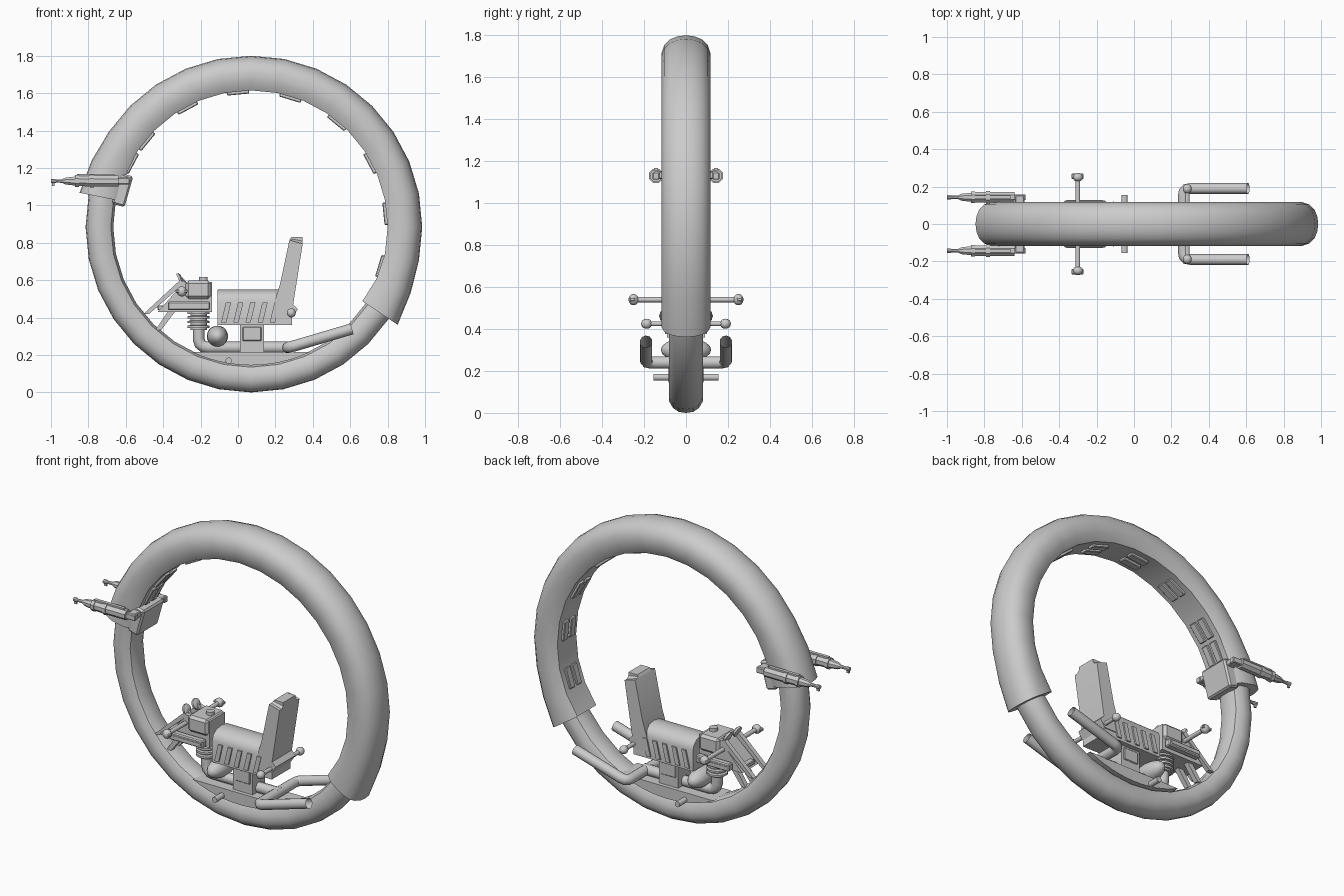
import bpy, bmesh, math
from mathutils import Vector, Matrix

if "Cube" in bpy.data.objects:
    bpy.data.objects.remove(bpy.data.objects["Cube"])

CX, CZ, STEP = 0.07, 0.885, math.radians(11.25)

def finish(name, bm, smooth=None):
    bmesh.ops.recalc_face_normals(bm, faces=bm.faces)
    me = bpy.data.meshes.new(name)
    bm.to_mesh(me)
    bm.free()
    ob = bpy.data.objects.new(name, me)
    bpy.context.collection.objects.link(ob)
    if smooth:
        bpy.ops.object.select_all(action='DESELECT')
        ob.select_set(True)
        bpy.context.view_layer.objects.active = ob
        bpy.ops.object.shade_smooth_by_angle(angle=math.radians(smooth))
    return ob

def loft(name, rings, closed=False, smooth=None):
    bm = bmesh.new()
    vs = [[bm.verts.new(p) for p in r] for r in rings]
    n, m = len(vs), len(vs[0])
    for i in range(n if closed else n - 1):
        a, b = vs[i], vs[(i + 1) % n]
        for j in range(m):
            bm.faces.new((a[j], a[(j + 1) % m], b[(j + 1) % m], b[j]))
    if not closed:
        bm.faces.new(vs[0])
        bm.faces.new(vs[-1])
    return finish(name, bm, smooth)

def box(name, x, y, z, bevel=0, rot=None):
    """Box from (min, max) ranges; optional rotation about its centre (y axis)."""
    bm = bmesh.new()
    bmesh.ops.create_cube(bm, size=1)
    c = Vector([sum(r) / 2 for r in (x, y, z)])
    s = Matrix.Diagonal([r[1] - r[0] for r in (x, y, z)] + [1])
    if bevel:
        bm.transform(s)
        bmesh.ops.bevel(bm, geom=bm.edges[:], offset=bevel, segments=1, affect='EDGES')
        s = Matrix.Identity(4)
    bm.transform(Matrix.Translation(c) @ Matrix.Rotation(rot or 0, 4, 'Y') @ s)
    return finish(name, bm)

def plate(name, pts, y0, y1, smooth=None):
    return loft(name, [[(x, y, z) for x, z in pts] for y in (y0, y1)], smooth=smooth)

def turned(name, p, q, prof, sides=12):
    """Turned solid between p and q; prof = (fraction, radius) pairs."""
    p, q = Vector(p), Vector(q)
    rot = (q - p).to_track_quat('Z', 'Y')
    rings = []
    for t, r in prof:
        rings.append([p.lerp(q, t) + rot @ Vector((r * math.cos(a), r * math.sin(a), 0))
                      for a in (2 * math.pi * (k + .5) / sides for k in range(sides))])
    return loft(name, rings, smooth=40)

def rod(name, p, q, r, sides=12):
    return turned(name, p, q, [(0, r), (1, r)], sides)

def ball(name, c, s):
    bm = bmesh.new()
    bmesh.ops.create_uvsphere(bm, u_segments=16, v_segments=10, radius=1)
    bm.transform(Matrix.Translation(c) @ Matrix.Diagonal((*s, 1)))
    return finish(name, bm, 60)

def pipe(name, pts, r):
    cu = bpy.data.curves.new(name, 'CURVE')
    cu.dimensions, cu.bevel_depth, cu.bevel_resolution = '3D', r, 3
    sp = cu.splines.new('POLY')
    sp.points.add(len(pts) - 1)
    for pt, co in zip(sp.points, pts):
        pt.co = (*co, 1)
    ob = bpy.data.objects.new(name, cu)
    bpy.context.collection.objects.link(ob)

def polar(r, a, y):
    return (CX + r * math.cos(a), y, CZ + r * math.sin(a))

def mirrored(half):
    return half + [(r, -y) for r, y in reversed(half) if y > 0]

# tyre
tyre = mirrored([(.885, 0), (.88, .035), (.862, .062), (.83, .08), (.785, .08), (.75, .062), (.737, .03)])
loft("tyre", [[polar(r, k * STEP, y) for r, y in tyre] for k in range(32)], True, 30)

# fender wraps the upper part and flares slightly at both ends
fender = mirrored([(.915, 0), (.91, .04), (.895, .077), (.868, .104), (.83, .117), (.775, .115), (.73, .09)])
rings = []
for k in range(-3, 16):
    f = {-3: 1.6, -2: .5, 15: 1.2, 14: .5}.get(k, 0)
    rings.append([polar(r + (.017 * f if r > .8 else -.009 * f), k * STEP, y) for r, y in fender])
loft("fender", rings, smooth=30)

# paired pads inside the fender
for a in (-16.9, 5.6, 28.1, 50.6, 73.1, 95.6, 118.1, 140.6, 151.9):
    a = math.radians(a)
    for s in (-1, 1):
        x, _, z = polar(.723, a, 0)
        box("fender_pad", (x - .012, x + .012), (s * .032 - .022, s * .032 + .022), (z - .06, z + .06), .004, -a)

# gun mount on the front end of the fender
a = math.radians(164)
x, _, z = polar(.715, a, 0)
box("gun_mount", (x - .035, x + .035), (-.1, .1), (z - .085, z + .085), .01, -a)
box("gun_crossbar", (-.635, -.585), (-.155, .155), (1.115, 1.15), .005)

for s in (-1, 1):
    # guns
    y = s * .143
    turned("gun_body", (-1, y, 1.13), (-.64, y, 1.13),
           [(0, .012), (.06, .012), (.08, .009), (.16, .01), (.22, .02), (.36, .026), (.36, .034), (.42, .034),
            (.42, .029), (.58, .031), (.58, .036), (.64, .036), (.64, .031), (1, .031)], 8)
    box("gun_rear", (-.77, -.58), (y - .016, y + .016), (1.112, 1.147), .004)
    box("gun_sight", (-.995, -.98), (y - .005, y + .005), (1.105, 1.14))
    box("gun_rail", (-.86, -.66), (y - .01, y + .01), (1.155, 1.168))

    # handlebar half with grip and lever
    rod("handlebar", (-.3, 0, .54), (-.3, s * .25, .54), .013)
    ball("handlebar_end", (-.3, s * .25, .54), (.027, .024, .027))
    box("brake_lever", (-.335, -.27), (s * .255 - .014, s * .255 + .014), (.532, .55), .004)
    # gauges
    turned("gauge", (-.318, s * .045, .605), (-.3, s * .045, .613), [(0, .032), (.6, .032), (1, .018)])
    rod("gauge_stem", (-.305, s * .045, .61), (-.27, s * .045, .57), .01, 8)
    # front braces down to the wheel
    plate("front_brace", [(-.505, .42), (-.475, .42), (-.28, .59), (-.31, .6)], s * .065 - .014, s * .065 + .014)
    plate("lower_brace", [(-.44, .335), (-.41, .335), (-.33, .44), (-.37, .44)], s * .04 - .015, s * .04 + .015)
    # side radiators
    box("side_radiator", (-.375, -.15), (s * .105 - .02, s * .105 + .02), (.44, .485), .006)
    box("radiator_strip", (-.36, -.165), (s * .124 - .004, s * .124 + .004), (.455, .47))
    # rear knobs beside the seat
    rod("rear_knob_stem", (.285, 0, .425), (.285, s * .2, .425), .012)
    ball("rear_knob", (.285, s * .188, .425), (.024, .026, .024))
    # slanted ribs on the seat sides
    for k in range(5):
        x = -.09 + k * .065
        plate("seat_rib", [(x, .375), (x + .028, .375), (x + .053, .48), (x + .025, .48)], s * .085, s * .099)
    # exhaust tails
    pipe("exhaust_tail", [(.265, 0, .24), (.265, s * .15, .24), (.268, s * .172, .241), (.28, s * .186, .244),
                          (.305, s * .19, .25), (.61, s * .19, .34)], .03)

# foot pegs
rod("foot_pegs", (-.05, -.155, .17), (-.05, .155, .17), .017)

# floor plate sits in the wheel
arc = [(CX + .74 * math.sin(t * .44 / 6), CZ - .74 * math.cos(t * .44 / 6)) for t in range(-6, 7)]
plate("floor_plate", arc, -.083, .083)

# seat base and saddle
sec = [(.09, .36), (.09, .49), (.08, .52), (.05, .543), (0, .55)]
sec += [(-y, z) for y, z in reversed(sec[:-1])]
loft("saddle", [[(x, y, z) for y, z in sec] for x in (-.11, .29)], smooth=35)
box("seat_post", (.01, .14), (-.06, .06), (.2, .37))
box("seat_post_panel", (.025, .125), (-.066, .066), (.275, .35), .004)

# backrest with rounded top corners
prof = [(.2, .4), (.2, .5), (.225, .58), (.275, .815), (.285, .83), (.345, .83), (.345, .79),
        (.295, .47), (.32, .445), (.29, .4)]
bm = bmesh.new()
sides = [[bm.verts.new((x, y, z)) for x, z in prof] for y in (-.095, .095)]
for f in sides:
    bm.faces.new(f)
for i in range(len(prof)):
    j = (i + 1) % len(prof)
    bm.faces.new((sides[0][i], sides[0][j], sides[1][j], sides[1][i]))
top = [e for e in bm.edges if all(v.co.z > .82 for v in e.verts) and abs(e.verts[0].co.y - e.verts[1].co.y) < .01]
bmesh.ops.bevel(bm, geom=top, offset=.035, segments=3, affect='EDGES')
finish("backrest", bm, 30)

# engine housing
plate("engine_housing", [(-.43, .43), (-.3, .575), (-.28, .59), (-.14, .59), (-.14, .43)], -.075, .075)
box("engine_top", (-.28, -.145), (-.09, .09), (.5, .598), .015)
rod("filler_cap", (-.185, 0, .59), (-.185, 0, .617), .024)
box("front_grille", (-.43, -.37), (-.05, .05), (.44, .465), .004)
# finned cylinder
fins = []
for k in range(4):
    fins += [(k / 4, .045), (k / 4 + .1, .045), (k / 4 + .1, .06), (k / 4 + .22, .06)]
turned("engine_cylinder", (-.21, 0, .335), (-.21, 0, .435), fins + [(1, .045)], 16)

# main exhaust pipe and air tank
pipe("exhaust_main", [(-.21, 0, .36), (-.21, 0, .285), (-.203, 0, .26), (-.185, 0, .245), (-.16, 0, .24),
                      (.28, 0, .24)], .032)
ball("air_tank", (-.11, 0, .3), (.057, .12, .057))
